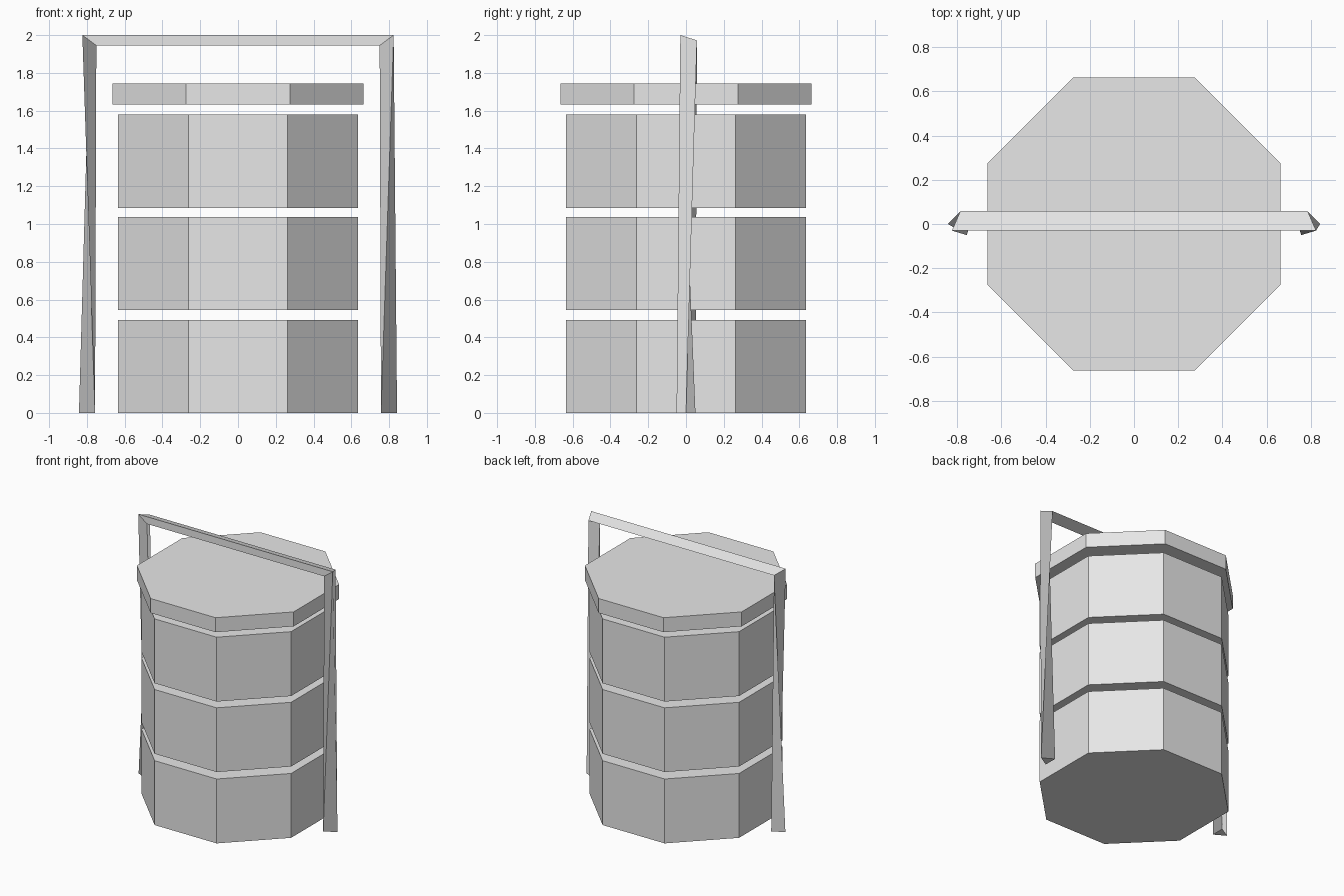
import bpy, bmesh, math

if "Cube" in bpy.data.objects:
    bpy.data.objects.remove(bpy.data.objects["Cube"])

steel = bpy.data.materials.new("light_grey_steel")
steel.diffuse_color = (0.8, 0.8, 0.8, 1)
steel.use_nodes = True
steel.node_tree.nodes["Principled BSDF"].inputs["Base Color"].default_value = steel.diffuse_color


def add_object(name, bm):
    mesh = bpy.data.meshes.new(name)
    bm.to_mesh(mesh)
    bm.free()
    mesh.materials.append(steel)
    obj = bpy.data.objects.new(name, mesh)
    bpy.context.collection.objects.link(obj)
    return obj


def octagon_drum(name, half_width, z0, z1):
    """Eight-sided solid with flat sides facing the axes."""
    bm = bmesh.new()
    r = half_width / math.cos(math.pi / 8)
    rings = [[bm.verts.new((r * math.cos(a), r * math.sin(a), z))
              for a in [math.pi / 8 + i * math.pi / 4 for i in range(8)]]
             for z in (z0, z1)]
    low, high = rings
    bm.faces.new(low[::-1])
    bm.faces.new(high)
    for i in range(8):
        j = (i + 1) % 8
        bm.faces.new((low[i], low[j], high[j], high[i]))
    return add_object(name, bm)


# Three stacked food tiers and the wider lid
for n, (z0, z1) in enumerate([(0, 0.493), (0.546, 1.038), (1.086, 1.579)]):
    octagon_drum(f"tier_{n + 1}", 0.634, z0, z1)
octagon_drum("lid", 0.664, 1.632, 1.743)

# Carrying handle: one three-sided bar, twisted along each upright
foot = [(0.757, -0.05, 0), (0.842, 0, 0), (0.757, 0.05, 0)]
corner = [(0.824, -0.03, 2.0), (0.786, 0.058, 1.972), (0.75, -0.03, 1.945)]


def mirrored(points):
    return [(-x, y, z) for x, y, z in points]


bm = bmesh.new()
rings = [[bm.verts.new(p) for p in ring]
         for ring in (mirrored(foot), mirrored(corner), corner, foot)]
for a, b in zip(rings, rings[1:]):
    for i in range(3):
        j = (i + 1) % 3
        bm.faces.new((a[i], b[i], b[j], a[j]))
bm.faces.new(rings[0])
bm.faces.new(rings[-1][::-1])
add_object("carrying_handle", bm)
